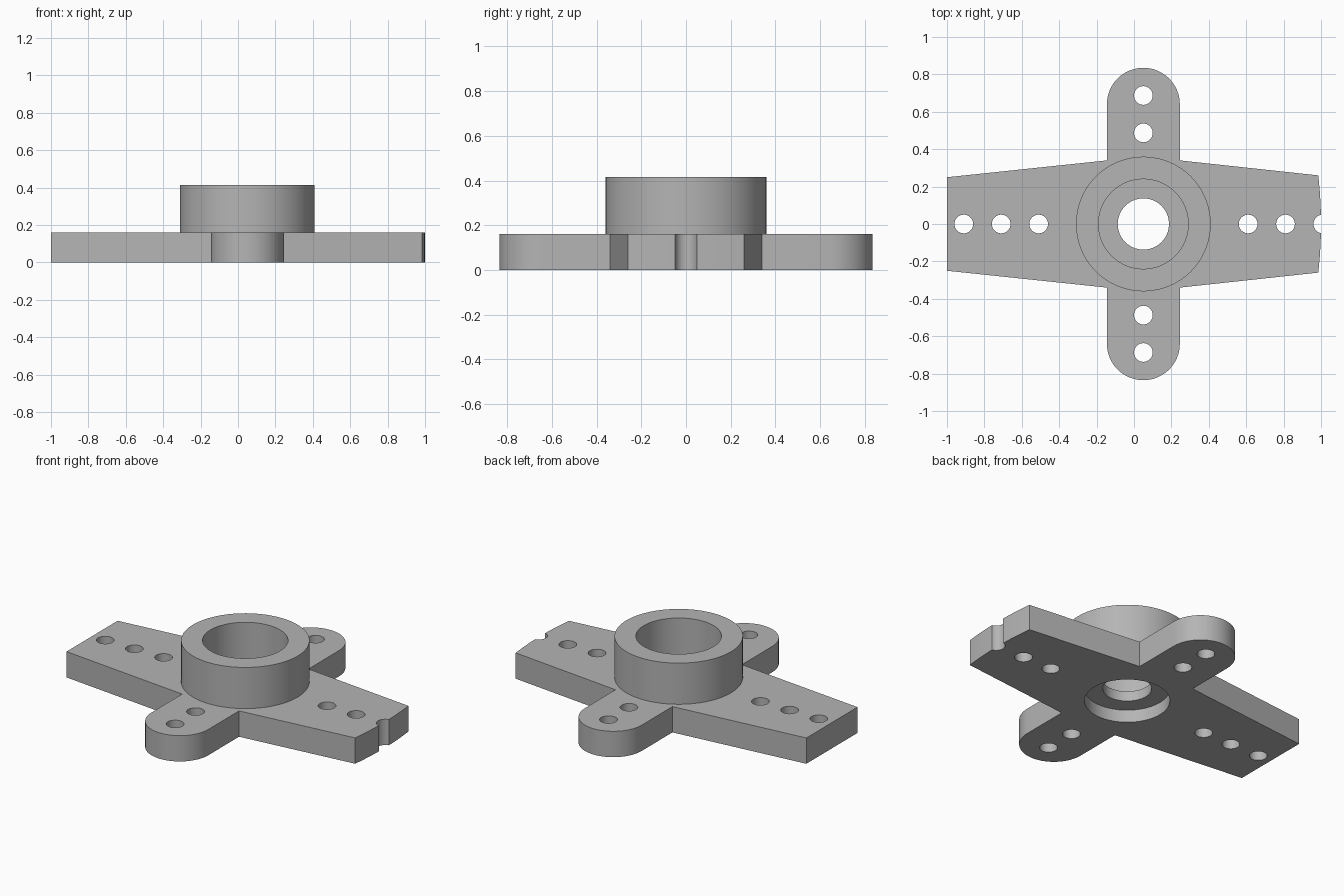
import bpy
import bmesh
from math import pi, sin, cos, radians

cube = bpy.data.objects.get("Cube")
if cube:
    bpy.data.objects.remove(cube, do_unlink=True)

CX = 0.05            # hub axis
PLATE, TOP = 0.16, 0.415

grey = bpy.data.materials.new("plain grey")
grey.use_nodes = True
colour = (0.46, 0.46, 0.46, 1)
grey.diffuse_color = colour
grey.node_tree.nodes["Principled BSDF"].inputs["Base Color"].default_value = colour


def add_object(name, bm):
    bmesh.ops.recalc_face_normals(bm, faces=bm.faces)
    mesh = bpy.data.meshes.new(name)
    bm.to_mesh(mesh)
    bm.free()
    mesh.materials.append(grey)
    obj = bpy.data.objects.new(name, mesh)
    bpy.context.scene.collection.objects.link(obj)
    return obj


def cylinder(name, x, y, radius, z0, z1, sides=64):
    bm = bmesh.new()
    bmesh.ops.create_cone(bm, cap_ends=True, segments=sides, radius1=radius,
                          radius2=radius, depth=z1 - z0)
    bmesh.ops.translate(bm, verts=bm.verts, vec=(x, y, (z0 + z1) / 2))
    return add_object(name, bm)


def combine(target, tool, operation):
    mod = target.modifiers.new(tool.name, "BOOLEAN")
    mod.operation, mod.object, mod.solver = operation, tool, "EXACT"
    bpy.context.view_layer.objects.active = target
    bpy.ops.object.modifier_apply(modifier=mod.name)
    bpy.data.objects.remove(tool, do_unlink=True)


# Plate outline: tapered long arms, round-ended short arms, bowed right end
ARM, TIP = 0.195, 0.64
upper = [(CX + ARM, 0.34)]
upper += [(CX + ARM * cos(a), TIP + ARM * sin(a))
          for a in (pi * i / 32 for i in range(33))]
upper += [(CX - ARM, 0.34), (-1, 0.25)]
lower = [(x, -y) for x, y in reversed(upper)]
bow = [(1 - (y * y) / 4.5, y) for y in (0.26 * i / 8 for i in range(-8, 9))]

bm = bmesh.new()
face = bm.faces.new([bm.verts.new((x, y, 0)) for x, y in upper + lower + bow])
grown = bmesh.ops.extrude_face_region(bm, geom=[face])["geom"]
bmesh.ops.translate(bm, vec=(0, 0, PLATE),
                    verts=[v for v in grown if isinstance(v, bmesh.types.BMVert)])
body = add_object("four_arm_plate_with_hub", bm)

# Raised round hub
combine(body, cylinder("hub", CX, 0, 0.36, 0.1, TOP, 96), "UNION")

# Upper socket, lower recess and the narrower bore between them
for name, radius, z0, z1 in (("socket", 0.24, 0.14, 0.6),
                             ("recess", 0.24, -0.2, 0.078),
                             ("bore", 0.137, -0.1, 0.3)):
    combine(body, cylinder(name, CX, 0, radius, z0, z1), "DIFFERENCE")

# Small holes along the arms; the last one opens through the right end
holes = [(x, 0) for x in (-0.91, -0.71, -0.51, 0.61, 0.81, 1.01)]
holes += [(CX, side * y) for side in (-1, 1) for y in (0.487, 0.687)]
for x, y in holes:
    combine(body, cylinder("hole", x, y, 0.05, -0.1, 0.3, 32), "DIFFERENCE")

bpy.ops.object.select_all(action="DESELECT")
body.select_set(True)
bpy.context.view_layer.objects.active = body
bpy.ops.object.shade_smooth_by_angle(angle=radians(30))
